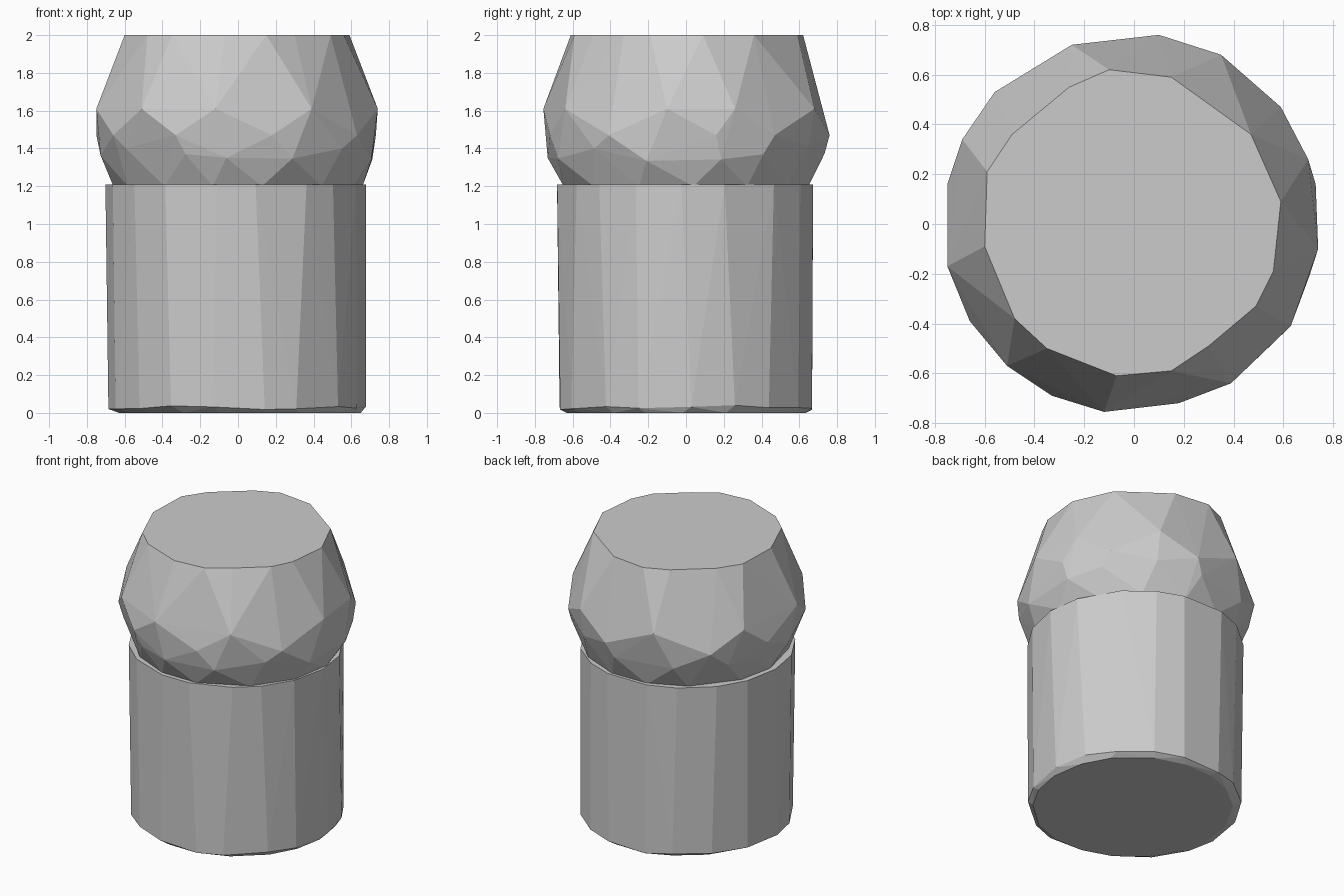
import bpy
import bmesh
import random
from math import sin, cos, tau

random.seed(4)

cube = bpy.data.objects.get("Cube")
if cube:
    bpy.data.objects.remove(cube, do_unlink=True)

# One plain grey for everything
grey = bpy.data.materials.new("grey")
grey.use_nodes = True
colour = (0.6, 0.6, 0.6, 1)
grey.diffuse_color = colour
grey.node_tree.nodes["Principled BSDF"].inputs["Base Color"].default_value = colour


def ring(sides, radius, height, turn=0.0, wobble=0.0, lift=0.0, centre=0.0):
    """Points around a circle, slightly irregular like hand-cut facets."""
    points = []
    for i in range(sides):
        angle = (i + turn + random.uniform(-wobble, wobble)) * tau / sides
        z = height + random.uniform(-lift, lift)
        points.append((centre + radius * cos(angle), radius * sin(angle), z))
    return points


def faceted_solid(name, points):
    """Wrap the points in a flat-shaded convex shell."""
    bm = bmesh.new()
    for point in points:
        bm.verts.new(point)
    result = bmesh.ops.convex_hull(bm, input=bm.verts)
    spare = {v for v in result["geom_interior"] + result["geom_unused"]
             if isinstance(v, bmesh.types.BMVert)}
    bmesh.ops.delete(bm, geom=list(spare), context="VERTS")
    bmesh.ops.dissolve_limit(bm, angle_limit=0.01, verts=bm.verts, edges=bm.edges)
    bmesh.ops.recalc_face_normals(bm, faces=bm.faces)
    mesh = bpy.data.meshes.new(name)
    bm.to_mesh(mesh)
    bm.free()
    mesh.materials.append(grey)
    obj = bpy.data.objects.new(name, mesh)
    bpy.context.collection.objects.link(obj)
    return obj


# Lower body: straight drum with a thin chamfer at the foot
sides = 18
body = ring(sides, 0.64, 0.0, wobble=0.15, centre=0.01)
body += ring(sides, 0.682, 0.03, wobble=0.15, lift=0.015, centre=-0.005)
body += ring(sides, 0.69, 1.21, wobble=0.15, centre=-0.012)
faceted_solid("body", body)

# Upper head: outlines of the flat crown and of the widest girth
crown = [(-.6, -.09), (-.59, .21), (-.49, .36), (-.26, .55), (-.1, .62),
         (.15, .59), (.47, .36), (.59, .09), (.56, -.19), (.49, -.33),
         (.3, -.49), (.15, -.59), (-.07, -.61), (-.35, -.5), (-.48, -.38)]
girth = [(-.75, .16), (-.69, .34), (-.56, .53), (-.25, .72), (.1, .76),
         (.35, .68), (.59, .47), (.7, .26), (.73, .16), (.74, -.1),
         (.63, -.41), (.39, -.64), (.18, -.72), (-.12, -.755), (-.33, -.69),
         (-.51, -.57), (-.66, -.39), (-.75, -.17)]
head = [(x, y, 2.0) for x, y in crown]
head += [(x, y, 1.61 if i % 2 else 1.47) for i, (x, y) in enumerate(girth)]
head += ring(14, 0.735, 1.37, turn=0.5, wobble=0.2, lift=0.04)
head += ring(14, 0.66, 1.2, wobble=0.15)
faceted_solid("head", head)
